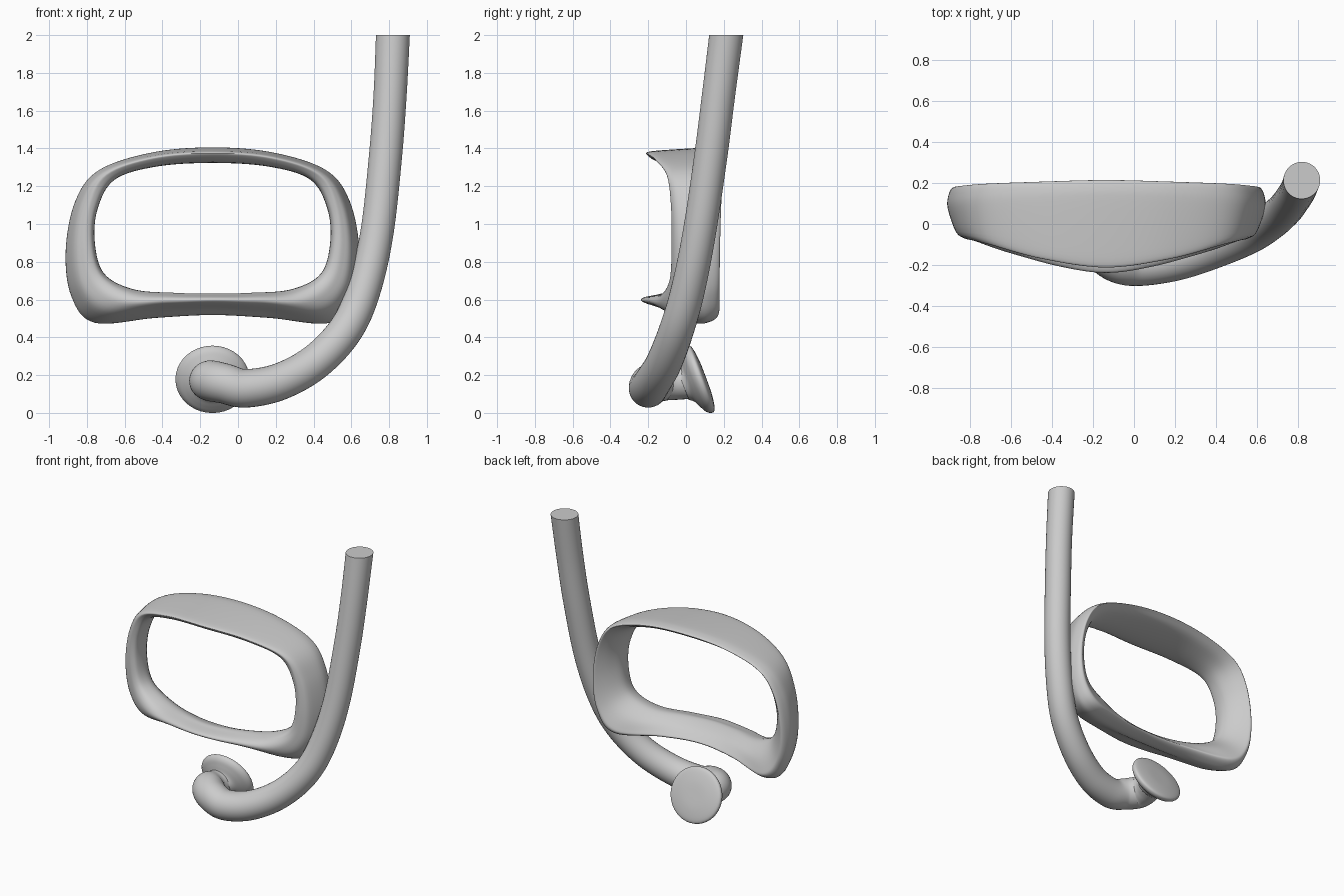
import bpy, bmesh
from math import sin, cos, pi, radians
from mathutils import Vector

if "Cube" in bpy.data.objects:
    bpy.data.objects.remove(bpy.data.objects["Cube"])


def spline(pts, steps, closed=False):
    """Catmull-Rom curve through points of any dimension."""
    n, out = len(pts), []
    for i in range(n if closed else n - 1):
        idx = [i - 1, i, i + 1, i + 2]
        idx = [j % n if closed else min(max(j, 0), n - 1) for j in idx]
        a, b, c, d = (pts[j] for j in idx)
        for s in range(steps):
            t = s / steps
            out.append(tuple(
                0.5 * (2 * q + (r - p) * t + (2 * p - 5 * q + 4 * r - w) * t * t
                       + (3 * q - p - 3 * r + w) * t ** 3)
                for p, q, r, w in zip(a, b, c, d)))
    return out if closed else out + [tuple(pts[-1])]


def loft(name, rings, closed=False):
    """Skin a list of equal closed rings; cap the ends unless closed."""
    bm = bmesh.new()
    vr = [[bm.verts.new(p) for p in ring] for ring in rings]
    n, m = len(vr), len(vr[0])
    for i in range(n if closed else n - 1):
        a, b = vr[i], vr[(i + 1) % n]
        for j in range(m):
            k = (j + 1) % m
            bm.faces.new((a[j], a[k], b[k], b[j]))
    if not closed:
        bm.faces.new(vr[0])
        bm.faces.new(vr[-1])
    bmesh.ops.recalc_face_normals(bm, faces=bm.faces)
    me = bpy.data.meshes.new(name)
    bm.to_mesh(me)
    bm.free()
    ob = bpy.data.objects.new(name, me)
    bpy.context.collection.objects.link(ob)
    bpy.ops.object.select_all(action='DESELECT')
    ob.select_set(True)
    bpy.context.view_layer.objects.active = ob
    bpy.ops.object.shade_smooth_by_angle(angle=radians(60))
    return ob


# Mask frame: half outline stations, mirrored about the mask centre
# (outer u, outer z, inner u, inner z, front lip y, lip blend, back y)
CX = -0.135
half = [
    (0.00, 1.405, 0.00, 1.325, -0.205, 0.55, 0.213),
    (0.32, 1.378, 0.30, 1.305, -0.165, 0.55, 0.205),
    (0.60, 1.285, 0.52, 1.235, -0.10, 0.48, 0.195),
    (0.725, 1.12, 0.61, 1.08, -0.078, 0.35, 0.185),
    (0.775, 0.86, 0.625, 0.90, -0.075, 0.30, 0.178),
    (0.745, 0.62, 0.575, 0.735, -0.085, 0.28, 0.175),
    (0.62, 0.48, 0.42, 0.652, -0.135, 0.25, 0.165),
    (0.30, 0.505, 0.20, 0.634, -0.20, 0.25, 0.075),
    (0.00, 0.52, 0.00, 0.63, -0.23, 0.25, 0.04),
]
mirrored = [(-s[0], s[1], -s[2]) + s[3:] for s in half[-2:0:-1]]
rings = []
for ou, oz, iu, iz, yf, f, yb in spline(half + mirrored, 8, True):
    def at(t, y):
        return (CX + iu + (ou - iu) * t, y, iz + (oz - iz) * t)
    section = [at(f - 0.06, yf), at(f + 0.16, yf + 0.005),
               at(0.62 + 0.4 * f, yf * 0.5), at(1, yb - 0.1), at(0.97, yb - 0.035),
               at(0.84, yb), at(0.68, yb - 0.01), at(0.28, yb - 0.07),
               at(0, (yf + yb) * 0.5 - 0.02), at(0.05, yf * 0.7)]
    rings.append(spline(section, 4, True))
loft("mask_frame", rings, True)

# Breathing tube: swept circle, (x, y, z, radius)
path = spline([
    (-0.135, 0.03, 0.165, 0.09), (-0.155, -0.05, 0.165, 0.096),
    (-0.145, -0.125, 0.17, 0.108), (-0.07, -0.185, 0.155, 0.106),
    (0.04, -0.20, 0.13, 0.102), (0.22, -0.175, 0.165, 0.098),
    (0.41, -0.115, 0.27, 0.095), (0.57, -0.05, 0.44, 0.092),
    (0.665, 0.01, 0.65, 0.09), (0.735, 0.07, 0.95, 0.088),
    (0.78, 0.13, 1.35, 0.088), (0.805, 0.172, 1.68, 0.088),
    (0.82, 0.213, 2.0, 0.09)], 8)
pos = [Vector(p[:3]) for p in path]
tan = [(pos[min(i + 1, len(pos) - 1)] - pos[max(i - 1, 0)]).normalized()
       for i in range(len(pos))]
side = Vector((0, 0, 1))
rings = []
for p, t, q in zip(pos, tan, path):
    side = (side - t * side.dot(t)).normalized()
    up = t.cross(side)
    rings.append([p + (side * cos(a) + up * sin(a)) * q[3]
                  for a in (2 * pi * k / 32 for k in range(32))])
# level cut at the top of the tube
rings[-1] = [v + tan[-1] * ((2.0 - v.z) / tan[-1].z) for v in rings[-1]]
loft("breathing_tube", rings)

# Mouthpiece: flared disc turned about a tilted axis, (radius, distance)
axis = Vector((0, 0.94, 0.35)).normalized()
e1 = Vector((1, 0, 0))
e2 = axis.cross(e1)
origin = Vector((-0.135, 0.08, 0.18))
profile = spline([(0.085, -0.10), (0.105, -0.075), (0.145, -0.055), (0.18, -0.035),
                  (0.196, -0.01), (0.182, 0.012), (0.10, 0.025), (0.005, 0.027)], 5)
loft("mouthpiece", [[origin + axis * d + (e1 * cos(a) + e2 * sin(a) * 0.96) * r
                     for a in (2 * pi * k / 40 for k in range(40))]
                    for r, d in profile])
